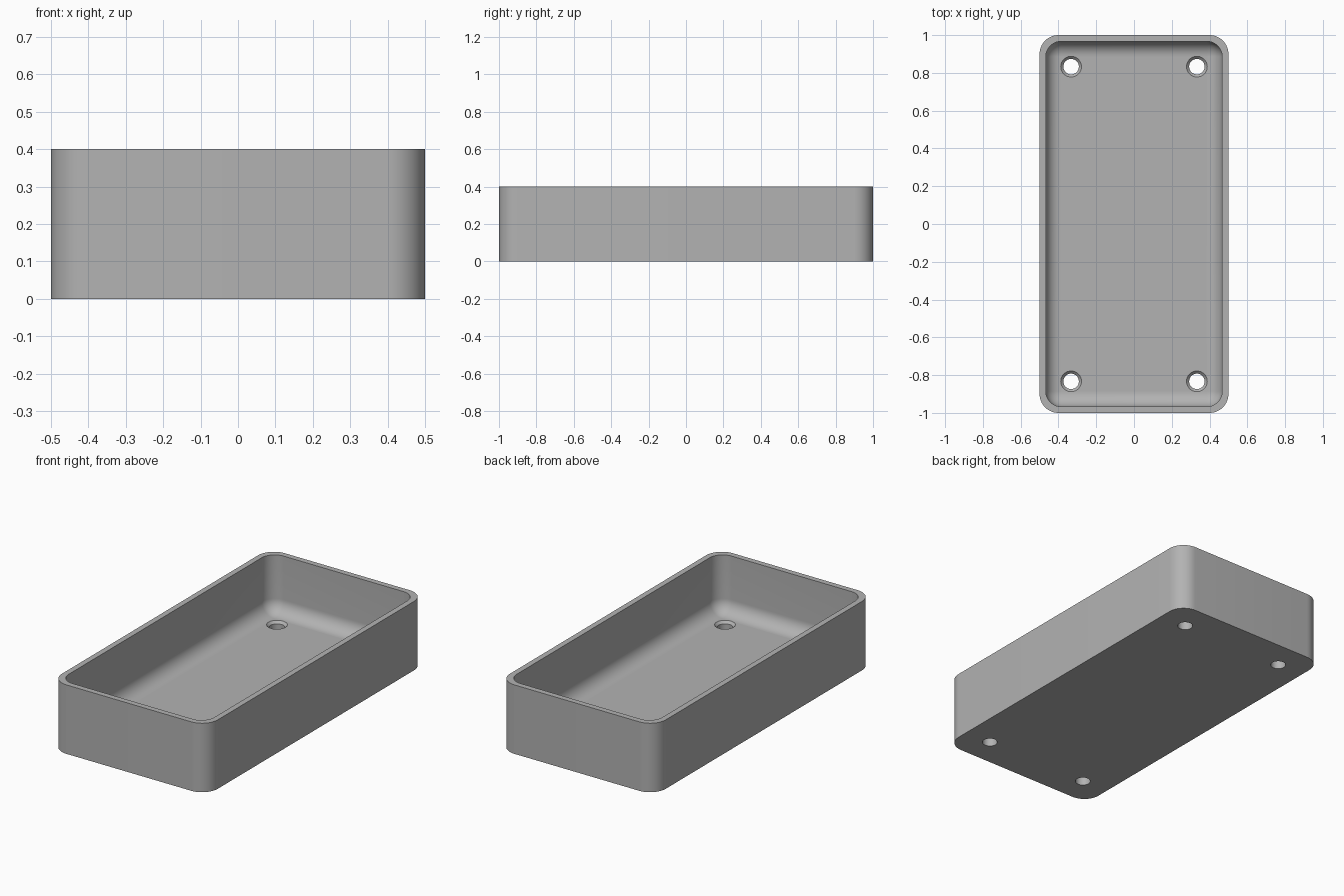
import bpy, bmesh, math

cube = bpy.data.objects.get("Cube")
if cube:
    bpy.data.objects.remove(cube, do_unlink=True)

HALF_X, HALF_Y, HEIGHT = 0.5, 1.0, 0.4
WALL, FLOOR = 0.033, 0.067
OUTER_R, FILLET = 0.1, 0.08
STEPS = 12

grey = bpy.data.materials.new("plain grey")
grey.use_nodes = True
colour = (0.45, 0.45, 0.45, 1)
grey.diffuse_color = colour
grey.node_tree.nodes["Principled BSDF"].inputs["Base Color"].default_value = colour


def ring(bm, inset, radius, z):
    """Rounded rectangle loop, inset from the outer walls."""
    loop = []
    for k, (sx, sy) in enumerate([(1, 1), (-1, 1), (-1, -1), (1, -1)]):
        cx = sx * (HALF_X - inset - radius)
        cy = sy * (HALF_Y - inset - radius)
        for i in range(STEPS + 1):
            a = (k + i / STEPS) * math.pi / 2
            loop.append(bm.verts.new((cx + radius * math.cos(a), cy + radius * math.sin(a), z)))
    return loop


def finish(bm, name):
    bmesh.ops.recalc_face_normals(bm, faces=bm.faces)
    mesh = bpy.data.meshes.new(name)
    bm.to_mesh(mesh)
    bm.free()
    obj = bpy.data.objects.new(name, mesh)
    bpy.context.collection.objects.link(obj)
    mesh.materials.append(grey)
    return obj


# Tray: outer wall, rim, inner wall and a filleted floor as stacked loops
bm = bmesh.new()
inner_r = FILLET + 0.002
loops = [ring(bm, 0, OUTER_R, 0), ring(bm, 0, OUTER_R, HEIGHT), ring(bm, WALL, inner_r, HEIGHT)]
for i in range(STEPS + 1):
    a = i / STEPS * math.pi / 2
    step = FILLET * (1 - math.cos(a))
    loops.append(ring(bm, WALL + step, inner_r - step, FLOOR + FILLET * (1 - math.sin(a))))
for low, high in zip(loops, loops[1:]):
    for i in range(len(low)):
        j = (i + 1) % len(low)
        bm.faces.new((low[i], low[j], high[j], high[i]))
bm.faces.new(loops[0])
bm.faces.new(loops[-1])
tray = finish(bm, "tray")

# Cutter: four screw holes, each with a countersunk top
bm = bmesh.new()
profile = [(0.041, -0.05), (0.041, FLOOR - 0.014), (0.055, FLOOR), (0.055, FLOOR + 0.05)]
SIDES = 32
for sx in (-1, 1):
    for sy in (-1, 1):
        rows = []
        for r, z in profile:
            rows.append([bm.verts.new((sx * 0.333 + r * math.cos(math.tau * i / SIDES),
                                       sy * 0.833 + r * math.sin(math.tau * i / SIDES), z))
                         for i in range(SIDES)])
        for low, high in zip(rows, rows[1:]):
            for i in range(SIDES):
                j = (i + 1) % SIDES
                bm.faces.new((low[i], low[j], high[j], high[i]))
        bm.faces.new(rows[0])
        bm.faces.new(rows[-1])
cutter = finish(bm, "screw_hole_cutter")
cutter.hide_render = True

# Cut the holes, then remove the cutter
bpy.context.view_layer.objects.active = tray
tray.select_set(True)
cut = tray.modifiers.new("screw holes", "BOOLEAN")
cut.operation = "DIFFERENCE"
cut.solver = "EXACT"
cut.object = cutter
bpy.ops.object.modifier_apply(modifier=cut.name)
bpy.data.objects.remove(cutter, do_unlink=True)

bpy.ops.object.shade_smooth_by_angle(angle=math.radians(30))
